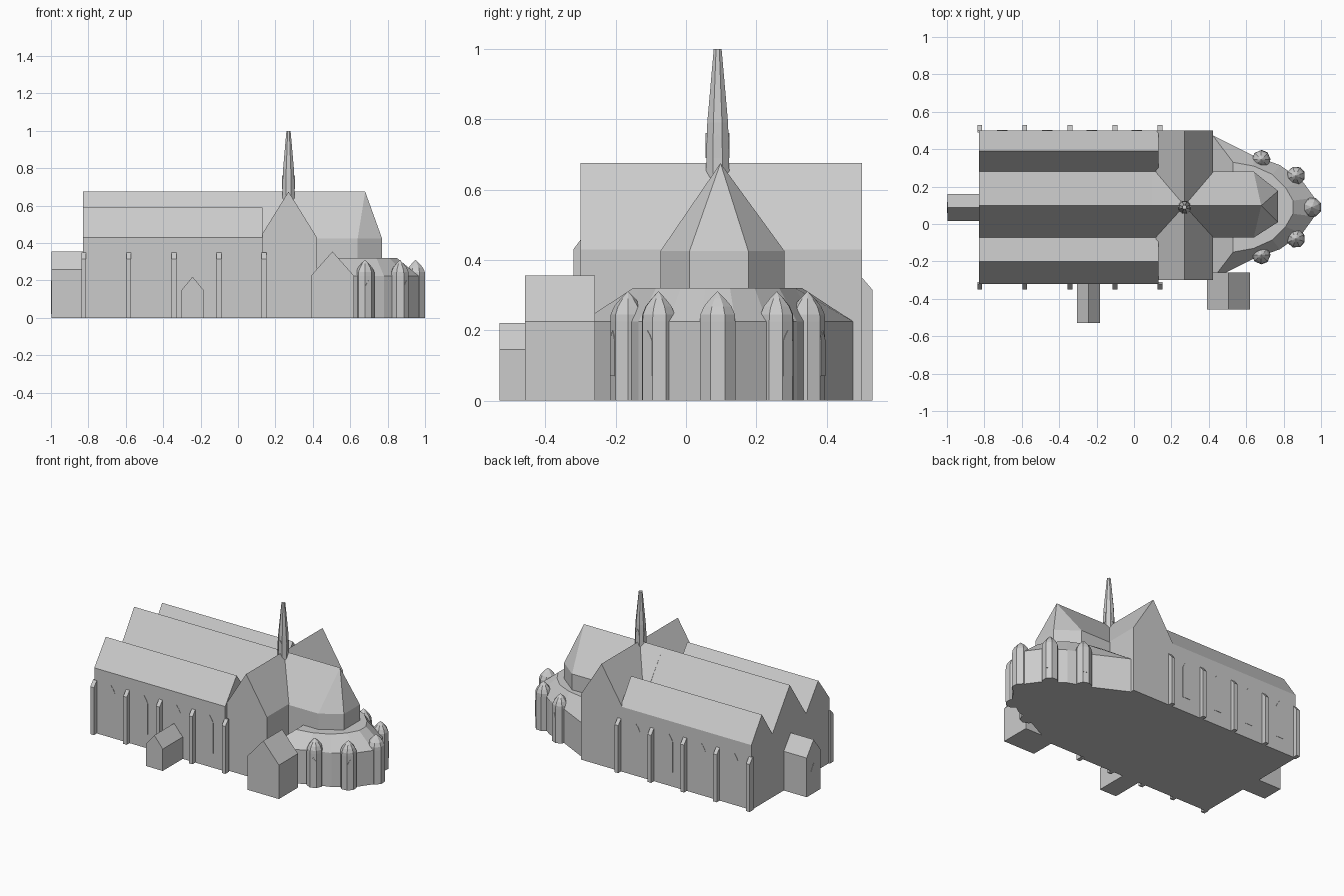
import bpy, bmesh, math
from mathutils import Vector

if "Cube" in bpy.data.objects:
    bpy.data.objects.remove(bpy.data.objects["Cube"])

CY = 0.09  # centre line of the church

stone = bpy.data.materials.new("light_grey_stone")
stone.diffuse_color = (0.6, 0.6, 0.6, 1)
stone.use_nodes = True
stone.node_tree.nodes["Principled BSDF"].inputs["Base Color"].default_value = stone.diffuse_color


def finish(name, bm):
    bmesh.ops.recalc_face_normals(bm, faces=bm.faces)
    me = bpy.data.meshes.new(name)
    bm.to_mesh(me)
    bm.free()
    me.materials.append(stone)
    ob = bpy.data.objects.new(name, me)
    bpy.context.collection.objects.link(ob)
    return ob


def loft(name, rings):
    """Closed solid through rings with equal point counts."""
    bm = bmesh.new()
    vs = [[bm.verts.new(p) for p in r] for r in rings]
    n = len(vs[0])
    for a, b in zip(vs, vs[1:]):
        for i in range(n):
            j = (i + 1) % n
            bm.faces.new((a[i], a[j], b[j], b[i]))
    bm.faces.new(vs[0])
    bm.faces.new(vs[-1])
    return finish(name, bm)


def prism(name, pts, axis, a, b):
    put = {'x': lambda p, t: (t, p[0], p[1]), 'y': lambda p, t: (p[0], t, p[1])}[axis]
    return loft(name, [[put(p, t) for p in pts] for t in (a, b)])


def hull(name, pts):
    bm = bmesh.new()
    for p in pts:
        bm.verts.new(p)
    bmesh.ops.convex_hull(bm, input=bm.verts)
    bmesh.ops.dissolve_limit(bm, angle_limit=0.01, verts=bm.verts, edges=bm.edges)
    return finish(name, bm)


def gable(c, half, eave, ridge):
    return [(c - half, 0), (c + half, 0), (c + half, eave), (c, ridge), (c - half, eave)]


def lancet(name, pos, ang, w, z0, z1, t=0.004):
    """Thin pointed window plate; ang is the outward direction in plan."""
    out = Vector((math.cos(ang), math.sin(ang), 0))
    side = Vector((-out.y, out.x, 0))
    h, s = w / 2, z1 - 0.85 * w
    prof = [(-h, z0), (h, z0), (h, s), (h * 0.6, s + 0.5 * (z1 - s)), (0, z1),
            (-h * 0.6, s + 0.5 * (z1 - s)), (-h, s)]
    base = Vector((pos[0], pos[1], 0))
    return loft(name, [[base + side * u + out * d + Vector((0, 0, z)) for u, z in prof]
                       for d in (-t / 2, t / 2)])


def circle(cx, cy, z, r, n=8, start=math.pi / 8):
    return [(cx + r * math.cos(start + 2 * math.pi * i / n),
             cy + r * math.sin(start + 2 * math.pi * i / n), z) for i in range(n)]


# Hall nave with three parallel roofs
prism("nave", [(-0.32, 0), (0.5, 0), (0.5, 0.43), (0.39, 0.59), (0.28, 0.42), (0.098, 0.675),
               (-0.073, 0.42), (-0.2, 0.59), (-0.32, 0.43)], 'x', -0.83, 0.13)

# Transept
prism("transept", gable(0.27, 0.152, 0.43, 0.675), 'y', -0.3, 0.5)

# Choir with polygonal end
plan = [(0.1, 0.28), (0.64, 0.28), (0.77, 0.177), (0.77, 0.01), (0.64, -0.073), (0.1, -0.073)]
hull("choir", [(x, y, z) for x, y in plan for z in (0, 0.425)]
     + [(0.1, 0.098, 0.675), (0.68, 0.098, 0.675)])

# Low ring around the choir
outer = [(0.42, 0.385), (0.64, 0.275), (0.78, 0.225), (0.90, 0.14), (0.965, 0.05)]
inner = [(0.53, 0.24), (0.64, 0.22), (0.74, 0.175), (0.81, 0.105), (0.85, 0.035)]


def both(half, z):
    return [(x, CY + d, z) for x, d in half] + [(x, CY - d, z) for x, d in reversed(half)]


loft("ambulatory", [both(outer, 0), both(outer, 0.225), both(inner, 0.32)])

# Five small round chapels with pointed caps
for x, d, deg in [(0.68, 0.255, 68), (0.865, 0.168, 42), (0.95, 0, 0),
                  (0.865, -0.168, -42), (0.68, -0.255, -68)]:
    a = math.radians(deg)
    rr = 0.05 / math.cos(math.pi / 8) if d == 0 else 0.05
    prof = [(0, 1), (0.225, 1), (0.245, 0.98), (0.268, 0.78), (0.29, 0.42), (0.31, 0.02)]
    loft("chapel", [circle(x, CY + d, z, rr * k, 8, a + math.pi / 8) for z, k in prof])
    ap = rr * math.cos(math.pi / 8) - (0.002 if d == 0 else 0)
    lancet("chapel_window", (x + ap * math.cos(a), CY + d + ap * math.sin(a)), a,
           0.036, 0.07, 0.2)

# Crossing spire
sx = 0.27
loft("spire", [circle(sx, CY, z, r) for z, r in
               [(0.6, 0.037), (0.645, 0.036), (0.79, 0.032), (1.0, 0.012)]])
for i in range(4):
    a = i * math.pi / 2
    lancet("spire_window", (sx + 0.032 * math.cos(a), CY + 0.032 * math.sin(a)), a,
           0.024, 0.69, 0.76)

# Buttresses and windows on both long walls
for wall, s in ((-0.32, -1), (0.5, 1)):
    for i in range(5):
        x = -0.825 + i * 0.241
        prism("buttress", [(wall - s * 0.01, 0), (wall + s * 0.03, 0), (wall + s * 0.03, 0.315),
                           (wall, 0.35), (wall - s * 0.01, 0.35)], 'x', x - 0.013, x + 0.013)
    for i in range(4):
        lancet("nave_window", (-0.705 + i * 0.24, wall), s * math.pi / 2, 0.056, 0.095, 0.345)

# Side porch, vestry and west porch
prism("south_porch", gable(-0.243, 0.062, 0.145, 0.22), 'y', -0.53, -0.31)
prism("vestry", gable(0.505, 0.115, 0.225, 0.355), 'y', -0.457, -0.258)
prism("west_porch", gable(0.088, 0.073, 0.26, 0.355), 'x', -0.998, -0.82)
lancet("west_door", (-0.998, 0.088), math.pi, 0.06, 0.02, 0.2)
